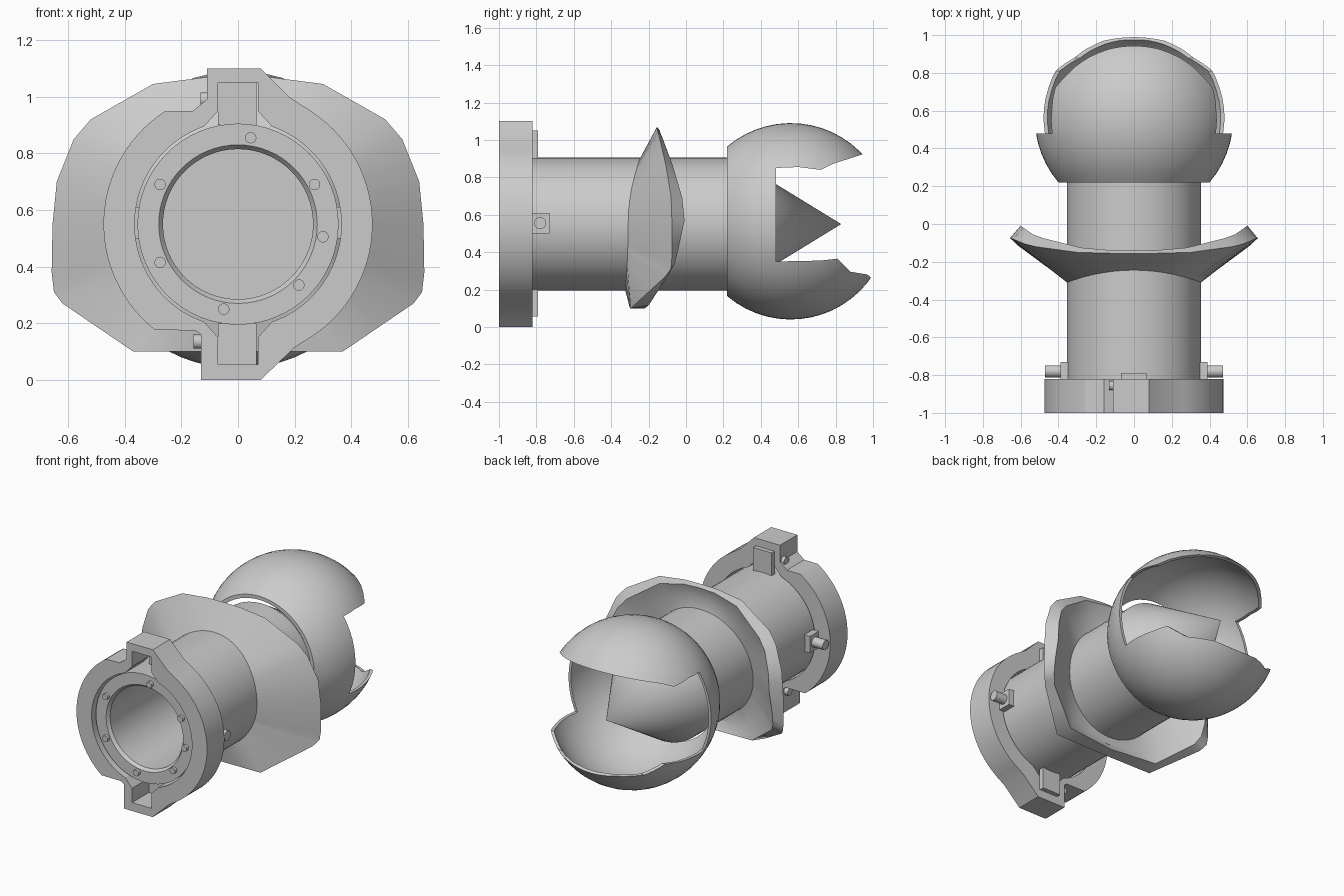
import bpy, bmesh, math
from mathutils import Vector

if "Cube" in bpy.data.objects:
    bpy.data.objects.remove(bpy.data.objects["Cube"])

CZ = 0.55  # height of the long axis
grey = bpy.data.materials.new("light_grey")
grey.diffuse_color = (0.6, 0.6, 0.6, 1)
grey.use_nodes = True
grey.node_tree.nodes["Principled BSDF"].inputs["Base Color"].default_value = grey.diffuse_color


def shade(ob, angle=35):
    bpy.ops.object.select_all(action='DESELECT')
    ob.select_set(True)
    bpy.context.view_layer.objects.active = ob
    bpy.ops.object.shade_smooth_by_angle(angle=math.radians(angle))


def finish(name, bm):
    bmesh.ops.remove_doubles(bm, verts=bm.verts, dist=1e-5)
    bmesh.ops.recalc_face_normals(bm, faces=bm.faces)
    me = bpy.data.meshes.new(name)
    bm.to_mesh(me)
    bm.free()
    me.materials.append(grey)
    ob = bpy.data.objects.new(name, me)
    bpy.context.collection.objects.link(ob)
    return ob


def loft(name, loops, closed=False):
    """Skin a list of equally long closed loops."""
    bm = bmesh.new()
    rows = [[bm.verts.new(p) for p in lp] for lp in loops]
    if closed:
        rows.append(rows[0])
    n = len(rows[0])
    for a, b in zip(rows, rows[1:]):
        for i in range(n):
            j = (i + 1) % n
            bm.faces.new((a[i], a[j], b[j], b[i]))
    return finish(name, bm)


def lathe(name, profile, cz=CZ, seg=48, closed=False):
    """Turn (radius, y) points around the long axis."""
    ang = [2 * math.pi * i / seg for i in range(seg)]
    loops = [[(r * math.cos(a), y, cz + r * math.sin(a)) for a in ang]
             for r, y in profile]
    return loft(name, loops, closed)


def box(name, lo, hi):
    bm = bmesh.new()
    bmesh.ops.create_cube(bm, size=1)
    for v in bm.verts:
        v.co = Vector([lo[k] + (v.co[k] + 0.5) * (hi[k] - lo[k]) for k in range(3)])
    return finish(name, bm)


def rod(name, centre, r, length, axis, seg=20):
    bpy.ops.mesh.primitive_cylinder_add(
        vertices=seg, radius=r, depth=length, location=centre,
        rotation=(math.pi / 2, 0, 0) if axis == 'y' else (0, math.pi / 2, 0))
    ob = bpy.context.object
    ob.name = name
    ob.data.materials.append(grey)
    shade(ob)
    return ob


def arc(r, a0, a1, n):
    out = []
    for i in range(n + 1):
        a = math.radians(a0 + (a1 - a0) * i / n)
        out.append((r * math.cos(a), CZ + r * math.sin(a)))
    return out


# Main tube: hollow barrel at the front, pointed cone at the back
shade(lathe("barrel", [(0, 0.83), (0.355, 0.25), (0.355, -0.97), (0.28, -0.97),
                       (0.265, -0.95), (0.265, 0.1), (0, 0.1)], seg=64), 30)

# Front clamp ring with top and bottom lugs and slots
outer = ([(-0.11, 1.1), (0.08, 1.1), (0.18, 1.0)] + arc(0.475, 57, -57, 28)
         + [(0.2, 0.115), (0.08, 0), (-0.13, 0), (-0.13, 0.16), (-0.15, 0.175)]
         + arc(0.475, 232, 123, 28) + [(-0.16, 0.95), (-0.11, 0.99)])
inner = (arc(0.365, 70.8, -70.8, 36)
         + [(0.07, 0.15), (0.07, 0.055), (-0.07, 0.055), (-0.07, 0.15)]
         + arc(0.365, 250.8, 109.2, 36)
         + [(-0.07, 0.95), (-0.07, 1.05), (0.07, 1.05), (0.07, 0.95)])
cu = bpy.data.curves.new("clamp_ring", 'CURVE')
cu.dimensions = '2D'
cu.fill_mode = 'BOTH'
cu.extrude = 0.09
for pts in (outer, inner):
    sp = cu.splines.new('POLY')
    sp.points.add(len(pts) - 1)
    for p, (x, z) in zip(sp.points, pts):
        p.co = (x, z, 0, 1)
    sp.use_cyclic_u = True
ring = bpy.data.objects.new("clamp_ring", cu)
bpy.context.collection.objects.link(ring)
ring.location = (0, -0.91, 0)
ring.rotation_euler = (math.pi / 2, 0, 0)
bpy.ops.object.select_all(action='DESELECT')
ring.select_set(True)
bpy.context.view_layer.objects.active = ring
bpy.ops.object.convert(target='MESH')
ring = bpy.context.object
ring.data.materials.clear()
ring.data.materials.append(grey)
bm = bmesh.new()
bm.from_mesh(ring.data)
bmesh.ops.remove_doubles(bm, verts=bm.verts, dist=1e-5)
bmesh.ops.recalc_face_normals(bm, faces=bm.faces)
bm.to_mesh(ring.data)
bm.free()
shade(ring, 20)

# Plates behind the slots, and the small clamp screws
box("upper_slot_plate", (-0.07, -0.825, 0.9), (0.065, -0.79, 1.05))
box("lower_slot_plate", (-0.07, -0.825, 0.055), (0.065, -0.79, 0.2))
rod("upper_screw", (-0.115, -0.855, 0.99), 0.025, 0.035, 'x')
rod("lower_screw", (-0.14, -0.855, 0.135), 0.025, 0.035, 'x')

# Bolts on the barrel mouth
for x, z in [(0.045, 0.855), (0.27, 0.69), (0.30, 0.505), (0.215, 0.335),
             (-0.05, 0.25), (-0.275, 0.415), (-0.275, 0.69)]:
    rod("mouth_bolt", (x, -0.975, z), 0.02, 0.03, 'y', 16)

# Side lugs with pins
for s in (-1, 1):
    a, b = sorted((s * 0.34, s * 0.39))
    box("side_lug", (a, -0.82, 0.5), (b, -0.73, 0.61))
    rod("side_pin", (s * 0.425, -0.78, 0.555), 0.032, 0.09, 'x')

# Flared collar: half outline as (front x, y, z) and (back x, y, z), top to bottom
half = [((0, -0.155, 1.07), (0, -0.14, 1.05)),
        ((0.12, -0.155, 1.068), (0.11, -0.14, 1.045)),
        ((0.30, -0.15, 1.045), (0.28, -0.125, 1.01)),
        ((0.52, -0.12, 0.92), (0.48, -0.075, 0.875)),
        ((0.58, -0.105, 0.85), (0.535, -0.055, 0.81)),
        ((0.64, -0.08, 0.70), (0.585, -0.02, 0.69)),
        ((0.655, -0.075, 0.55), (0.60, -0.008, 0.57)),
        ((0.658, -0.075, 0.38), (0.60, -0.04, 0.42)),
        ((0.65, -0.08, 0.31), (0.59, -0.06, 0.34)),
        ((0.62, -0.11, 0.27), (0.56, -0.09, 0.285)),
        ((0.37, -0.295, 0.10), (0.34, -0.20, 0.115)),
        ((0, -0.30, 0.10), (0, -0.22, 0.10))]
fine = []
for p, q in zip(half, half[1:]):
    for t in (0, 0.5):
        fine.append([Vector(p[k]).lerp(Vector(q[k]), t) for k in (0, 1)])
fine.append([Vector(v) for v in half[-1]])
mirror = [[Vector((-v.x, v.y, v.z)) for v in pr] for pr in fine[-2:0:-1]]
root_f, rim_f, rim_b, mid_b, root_b = [], [], [], [], []
for f, b in fine + mirror:
    d = Vector((f.x, 0, f.z - CZ)).normalized()
    up = d.z
    yf = -0.31 + (0.065 * up * up if up > 0 else -0.015 * up * up)
    yb = -0.19 + (0.04 * up if up > 0 else 0.05 * up)
    root_f.append((0.354 * d.x, yf, CZ + 0.354 * d.z))
    rb = Vector((0.352 * d.x, yb, CZ + 0.352 * d.z))
    root_b.append(rb)
    m = rb.lerp(b, 0.5)
    m.y -= 0.02
    mid_b.append(m)
    rim_f.append(f)
    rim_b.append(b)
shade(loft("flared_collar", [root_f, rim_f, rim_b, mid_b, root_b], True), 32)

# Open ball shell around the cone
R, BY, BZ = 0.525, 0.56, 0.565


def shell_arc(r):
    a0 = math.acos((0.22 - BY) / r)
    return [(r * math.sin(a0 * (1 - i / 20)), BY + r * math.cos(a0 * (1 - i / 20)))
            for i in range(21)]


ball = lathe("ball_jaws", shell_arc(R) + shell_arc(R - 0.018)[::-1], BZ, 64, True)

# Jaw opening, cut straight through from side to side
gap = [(0.48, 0.85), (0.60, 0.855), (0.72, 0.84), (0.78, 0.87), (0.95, 0.925),
       (1.3, 1.0), (1.3, 0.22), (1.0, 0.255), (0.97, 0.28), (0.88, 0.295),
       (0.81, 0.365), (0.72, 0.355), (0.48, 0.35)]
bm = bmesh.new()
sides = [[bm.verts.new((x, y, z)) for y, z in gap] for x in (-0.8, 0.8)]
for s in sides:
    bm.faces.new(s)
for i in range(len(gap)):
    j = (i + 1) % len(gap)
    bm.faces.new((sides[0][i], sides[0][j], sides[1][j], sides[1][i]))
cutter = finish("jaw_cutter", bm)
cutter.hide_render = True
mod = ball.modifiers.new("jaw_opening", 'BOOLEAN')
mod.operation = 'DIFFERENCE'
mod.solver = 'EXACT'
mod.object = cutter
bpy.context.view_layer.objects.active = ball
bpy.ops.object.modifier_apply(modifier=mod.name)
bpy.data.objects.remove(cutter)
shade(ball, 30)
